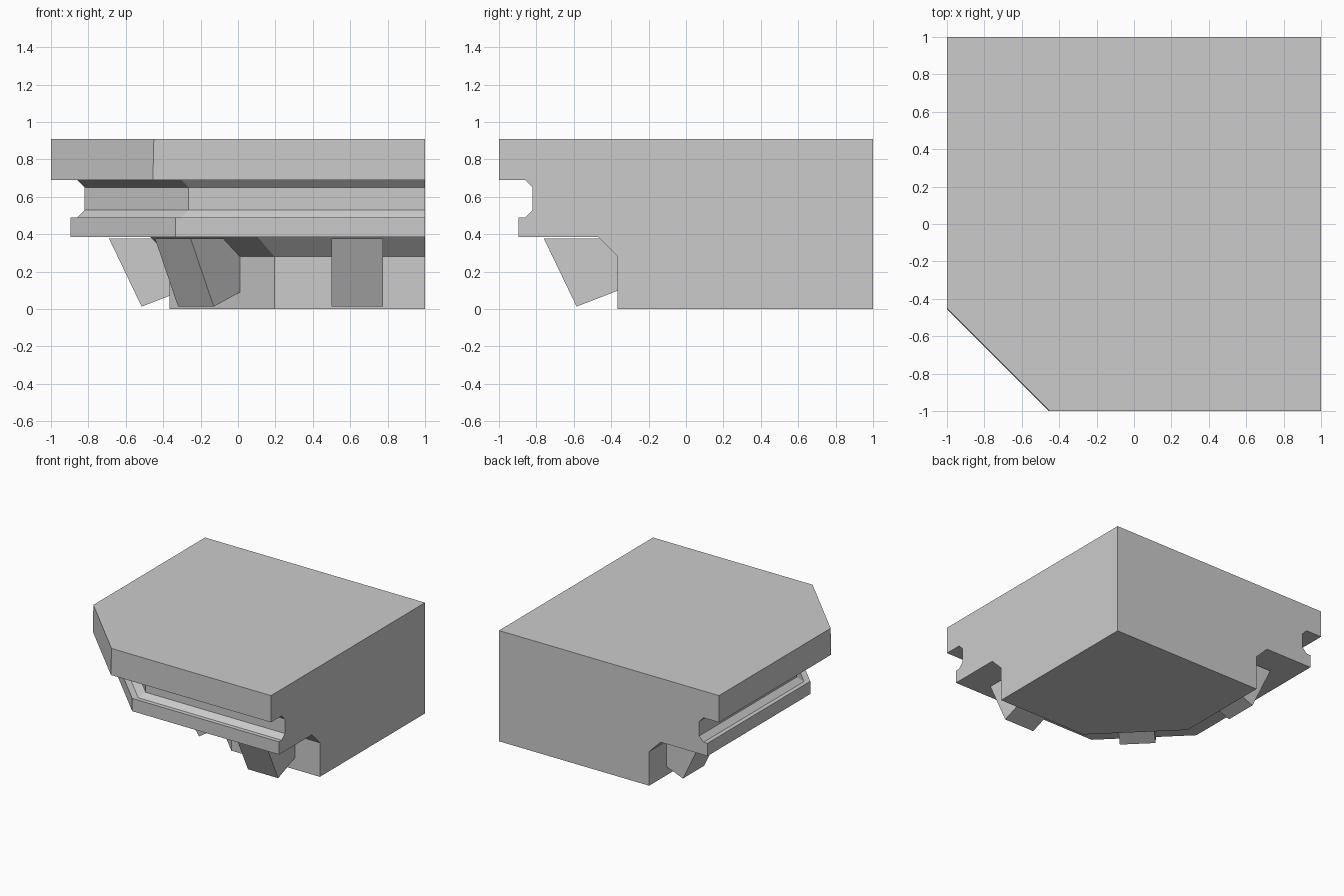
import bpy, bmesh
from mathutils import Vector

if "Cube" in bpy.data.objects:
    bpy.data.objects.remove(bpy.data.objects["Cube"])


def make_object(name, verts, faces):
    bm = bmesh.new()
    vs = [bm.verts.new(v) for v in verts]
    for f in faces:
        bm.faces.new([vs[i] for i in f])
    bmesh.ops.recalc_face_normals(bm, faces=bm.faces)
    mesh = bpy.data.meshes.new(name)
    bm.to_mesh(mesh)
    bm.free()
    ob = bpy.data.objects.new(name, mesh)
    bpy.context.collection.objects.link(ob)
    return ob


# Cornice block: moulding profile (outer line, height, chamfer corner) swept round the cut corner
profile = [(-1, .91, -.45), (-1, .69, -.455), (-.86, .69, -.305), (-.82, .65, -.265),
           (-.82, .53, -.265), (-.86, .49, -.305), (-.895, .49, -.335), (-.895, .385, -.335),
           (-.47, .385, .105), (-.365, .28, .195), (-.365, 0, .195)]
verts, faces = [], []
for y, z, c in profile:
    verts += [(1, y, z), (c, y, z), (y, c, z), (y, 1, z)]
n = len(profile)
for i in range(n - 1):
    for k in range(3):
        a = 4 * i + k
        faces.append((a, a + 1, a + 5, a + 4))
top, bottom = len(verts), len(verts) + 1
verts += [(1, 1, .91), (1, 1, 0)]
faces.append([4 * i for i in range(n)] + [bottom, top])        # right end
faces.append([4 * i + 3 for i in range(n)] + [bottom, top])    # back end
faces.append([0, 1, 2, 3, top])
faces.append([4 * n - 4, 4 * n - 3, 4 * n - 2, 4 * n - 1, bottom])
make_object("cornice_block", verts, faces)


# Corbels: wedge brackets hung on the recessed wall under the cornice
def corbel(name, origin, out, width, sink):
    out = Vector(out).normalized()
    side = Vector((-out.y, out.x, 0))
    reach = .22 - sink
    section = [(.395 - sink, .377), (reach, .013), (0, .013 + .386 * reach),
               (0, .28), (.097, .377)]
    pts = [Vector(origin) + out * d + side * s * width / 2 + Vector((0, 0, z))
           for s in (-1, 1) for d, z in section]
    m = len(section)
    fs = [range(m), range(m, 2 * m)]
    fs += [(i, (i + 1) % m, (i + 1) % m + m, i + m) for i in range(m)]
    make_object(name, pts, fs)


corbel("front_corbel", (.6375, -.365, 0), (0, -1, 0), .275, 0)
corbel("left_corbel", (-.365, .6375, 0), (-1, 0, 0), .275, .07)
corbel("corner_corbel", (-.085, -.085, 0), (-1, -1, 0), .27, .022)
